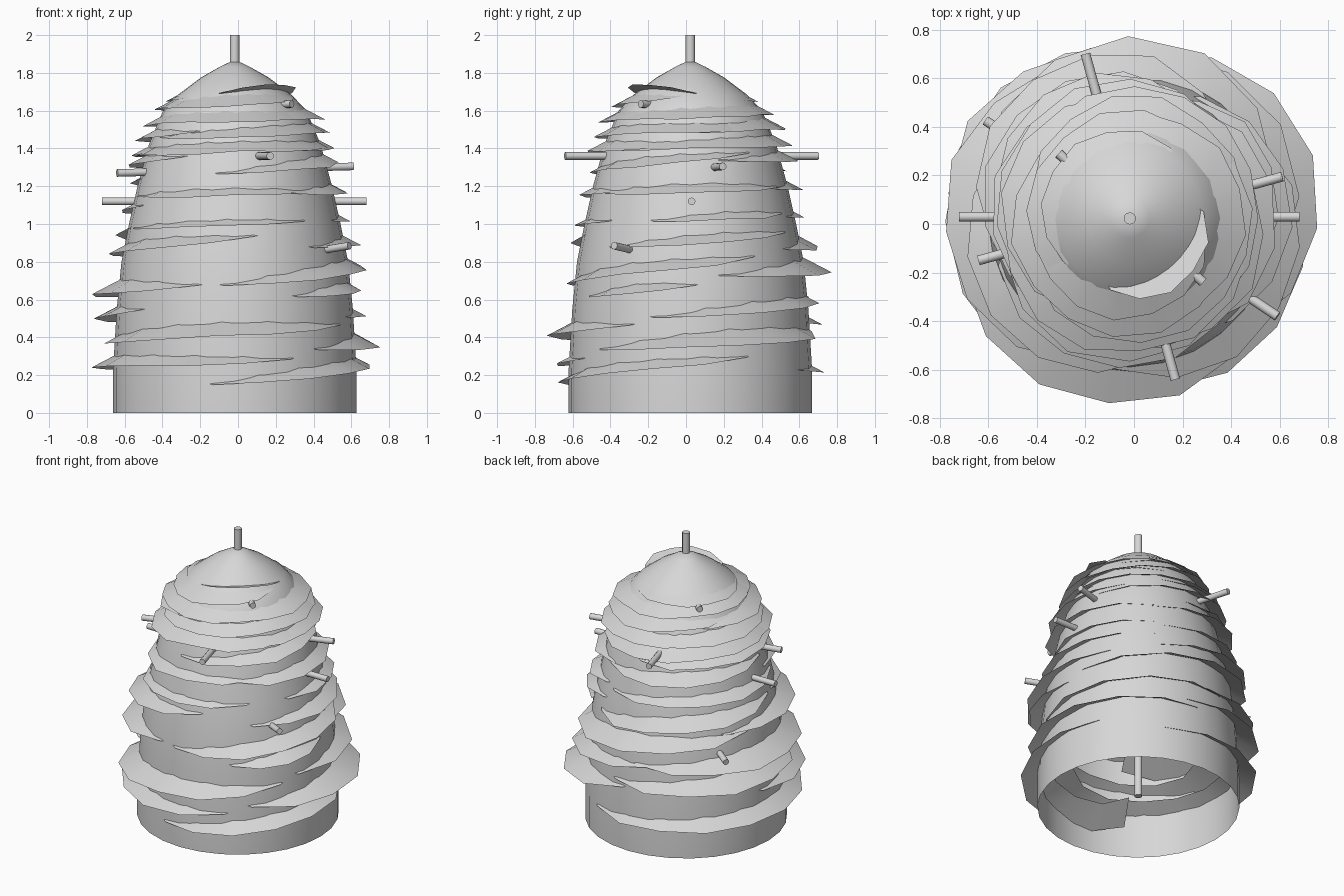
import bpy, bmesh, math, random
from mathutils import Vector

random.seed(4)
cube = bpy.data.objects.get("Cube")
if cube:
    bpy.data.objects.remove(cube, do_unlink=True)

CX, CY = -0.017, 0.023
PROFILE = [(0.645, 0), (0.645, 0.22), (0.625, 0.55), (0.6, 0.8), (0.56, 1.0), (0.515, 1.2),
           (0.455, 1.42), (0.38, 1.6), (0.3, 1.685), (0.18, 1.775), (0.08, 1.832)]
APEX = 1.87

grey = bpy.data.materials.new("plain grey")
grey.use_nodes = True
grey.diffuse_color = (0.68, 0.68, 0.68, 1)
grey.node_tree.nodes["Principled BSDF"].inputs["Base Color"].default_value = (0.68, 0.68, 0.68, 1)


def finish(bm, name):
    mesh = bpy.data.meshes.new(name)
    bm.to_mesh(mesh)
    bm.free()
    mesh.materials.append(grey)
    ob = bpy.data.objects.new(name, mesh)
    bpy.context.collection.objects.link(ob)
    bpy.ops.object.select_all(action='DESELECT')
    ob.select_set(True)
    bpy.context.view_layer.objects.active = ob
    bpy.ops.object.shade_smooth_by_angle(angle=math.radians(35))


def polar(r, a, z):
    return (CX + r * math.cos(a), CY + r * math.sin(a), z)


def wall_radius(z):
    pts = PROFILE + [(0, APEX)]
    for (r0, z0), (r1, z1) in zip(pts, pts[1:]):
        if z <= z1:
            return r0 + (r1 - r0) * (z - z0) / (z1 - z0)
    return 0


# Hollow domed wall, open underneath
bm = bmesh.new()
SIDES = 28
rings = [[bm.verts.new(polar(r, 2 * math.pi * i / SIDES, z)) for i in range(SIDES)]
         for r, z in PROFILE]
top = bm.verts.new((CX, CY, APEX))
for i in range(SIDES):
    j = (i + 1) % SIDES
    for lo, hi in zip(rings, rings[1:]):
        bm.faces.new((lo[i], lo[j], hi[j], hi[i]))
    bm.faces.new((rings[-1][i], rings[-1][j], top))
finish(bm, "dome_wall")


# Straight round poles
def pole(name, a, b, radius):
    a, b = Vector(a), Vector(b)
    bm = bmesh.new()
    bmesh.ops.create_cone(bm, cap_ends=True, segments=12, radius1=radius,
                          radius2=radius, depth=(b - a).length)
    turn = (b - a).to_track_quat('Z', 'Y').to_matrix()
    bmesh.ops.rotate(bm, matrix=turn, verts=bm.verts)
    bmesh.ops.translate(bm, vec=(a + b) / 2, verts=bm.verts)
    finish(bm, name)


pole("centre_pole", (CX, CY, 0.08), (CX, CY, 2), 0.025)
CROSS_POLES = [((-0.72, 0.03, 1.12), (0.68, 0.03, 1.12)),
               ((-0.2, 0.7, 1.36), (0.17, -0.64, 1.36)),
               ((-0.64, -0.15, 1.27), (0.61, 0.195, 1.305)),
               ((-0.61, 0.425, 0.69), (0.59, -0.38, 0.885)),
               ((-0.31, 0.29, 1.635), (0.285, -0.24, 1.635))]
for n, (a, b) in enumerate(CROSS_POLES):
    pole(f"cross_pole_{n + 1}", a, b, 0.02)


# Ragged thatch strip: slopes down and out, both ends sink inside the wall
def thatch(name, a0, a1, z0, z1, reach, slope=0.52, width=0.2):
    bm = bmesh.new()
    steps = max(4, round((a1 - a0) / 23))
    prev = None
    for i in range(-1, steps + 2):
        t = min(max(i / steps, 0), 1)
        swell = math.sin(math.pi * t)
        ang = math.radians(a0 + (a1 - a0) * i / steps)
        z = z0 + (z1 - z0) * t + 0.35 * reach * swell
        if i in (-1, steps + 1):
            out = -0.06
        else:
            out = 0.012 + reach * max(swell, 0) ** 0.7 * random.uniform(0.85, 1.12)
        r = wall_radius(z)
        inner = bm.verts.new(polar(r + out - width, ang, z - slope * (out - width)))
        outer = bm.verts.new(polar(r + out, ang, z - slope * out))
        if prev:
            bm.faces.new((prev[0], prev[1], outer, inner))
        prev = (inner, outer)
    finish(bm, name)


# start angle, end angle, start height, end height, reach
LOWER = [(-100, 27, .155, .3, .11), (65, 297, .23, .29, .12), (-47, 85, .34, .44, .15),
         (175, 330, .38, .47, .14), (80, 218, .48, .55, .13), (-17, 105, .51, .62, .1),
         (95, 251, .62, .68, .15), (-58, 2, .62, .68, .09), (-95, 33, .68, .83, .11),
         (16, 165, .73, .82, .14), (150, 280, .83, .94, .1), (-45, 60, .88, .96, .08),
         (60, 190, .87, .98, .13), (200, 310, .98, 1.02, .06), (-20, 60, 1.02, 1.06, .07),
         (70, 205, 1.04, 1.1, .09), (195, 320, 1.15, 1.18, .07), (-60, 62, 1.17, 1.2, .09),
         (60, 190, 1.19, 1.24, .1), (-100, 40, 1.27, 1.38, .09), (90, 235, 1.29, 1.36, .09)]
for n, row in enumerate(LOWER):
    thatch(f"thatch_{n + 1}", *row)

# Closer courses near the crown
for n in range(10):
    z = 1.34 + 0.031 * n
    start = 20 + 137 * n
    thatch(f"crown_thatch_{n + 1}", start, start + random.uniform(170, 250),
           z, z + 0.06, 0.1, width=0.16)

# Uppermost strips, the front one lifting away from the dome
thatch("cap_thatch_front", -105, 5, 1.69, 1.69, 0.07, slope=-0.3, width=0.1)
thatch("cap_thatch_back", 60, 215, 1.66, 1.67, 0.07, width=0.12)
